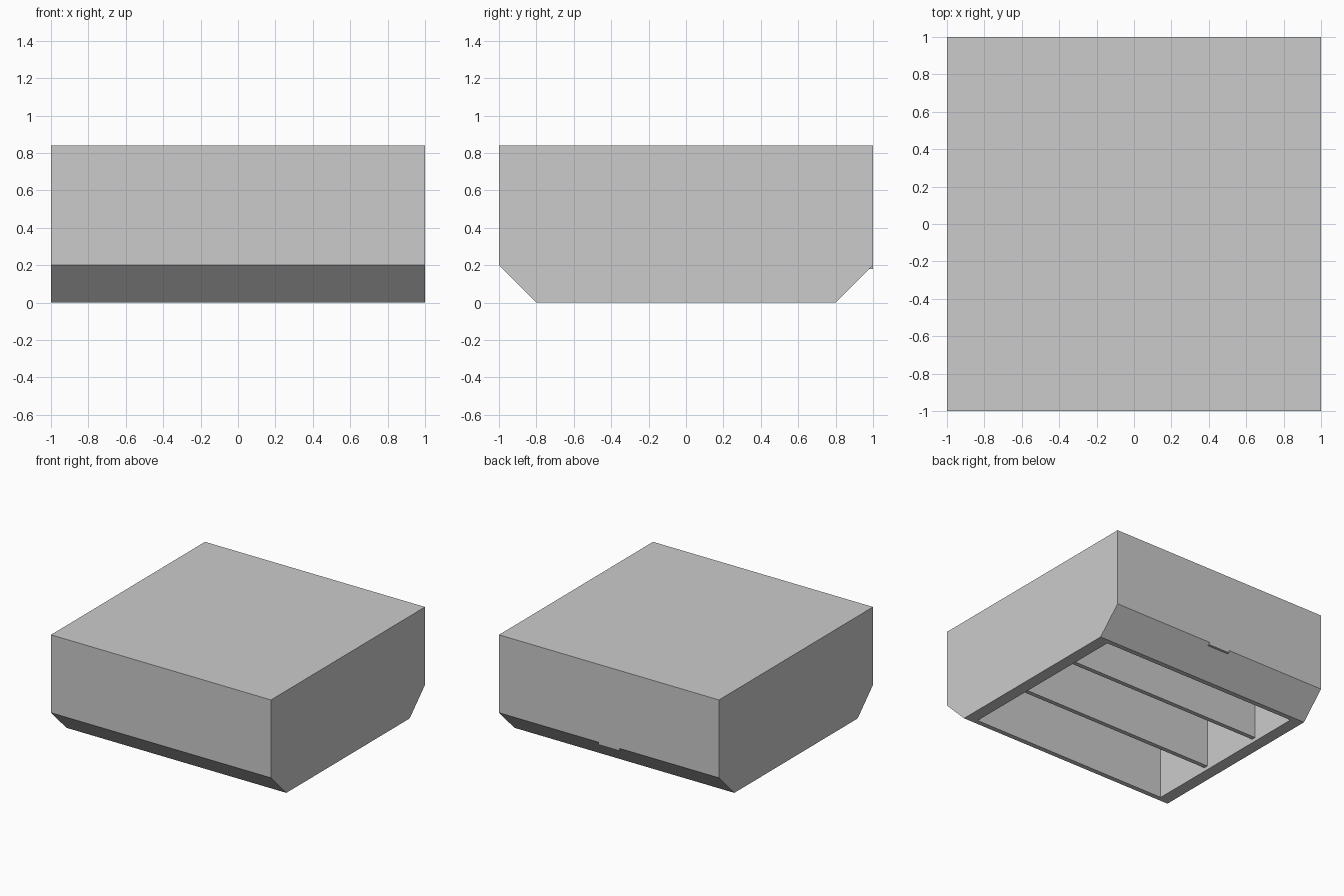
import bpy, bmesh

if "Cube" in bpy.data.objects:
    bpy.data.objects.remove(bpy.data.objects["Cube"])


def finish(name, bm):
    bmesh.ops.recalc_face_normals(bm, faces=bm.faces[:])
    me = bpy.data.meshes.new(name)
    bm.to_mesh(me)
    bm.free()
    ob = bpy.data.objects.new(name, me)
    bpy.context.collection.objects.link(ob)
    return ob


def box(name, x, y, z):
    """Box from (min, max) ranges."""
    bm = bmesh.new()
    bmesh.ops.create_cube(bm, size=1)
    for v in bm.verts:
        v.co = [lo + (hi - lo) * (c + 0.5) for c, (lo, hi) in zip(v.co, (x, y, z))]
    return finish(name, bm)


# Shell: chamfered side profile extruded across x
profile = [(-0.8, 0), (0.8, 0), (1, 0.2), (1, 0.84), (-1, 0.84), (-1, 0.2)]
bm = bmesh.new()
side = bm.faces.new([bm.verts.new((-1, y, z)) for y, z in profile])
ext = bmesh.ops.extrude_face_region(bm, geom=[side], use_keep_orig=True)
bmesh.ops.translate(bm, vec=(2, 0, 0),
                    verts=[g for g in ext["geom"] if isinstance(g, bmesh.types.BMVert)])
bmesh.ops.recalc_face_normals(bm, faces=bm.faces[:])

# Open pocket in the underside: rim, then straight walls up to the ceiling
floor = min(bm.faces, key=lambda f: f.calc_center_median().z)
bmesh.ops.inset_individual(bm, faces=[floor], thickness=0.03)
for v in floor.verts:
    v.co.x = 0.9 if v.co.x > 0 else -0.9
    v.co.y = 0.76 if v.co.y > 0 else -0.76
bmesh.ops.inset_individual(bm, faces=[floor], thickness=0.0)
for v in floor.verts:
    v.co.z = 0.74
finish("shell", bm)

# Dividers inside the pocket
for i, y in enumerate((0.33, -0.23)):
    box(f"divider_{i + 1}", (-0.9, 0.9), (y - 0.018, y + 0.018), (0.03, 0.74))

# Small catch under the back edge
box("back_catch", (-0.095, 0.095), (0.97, 1.0), (0.18, 0.21))
